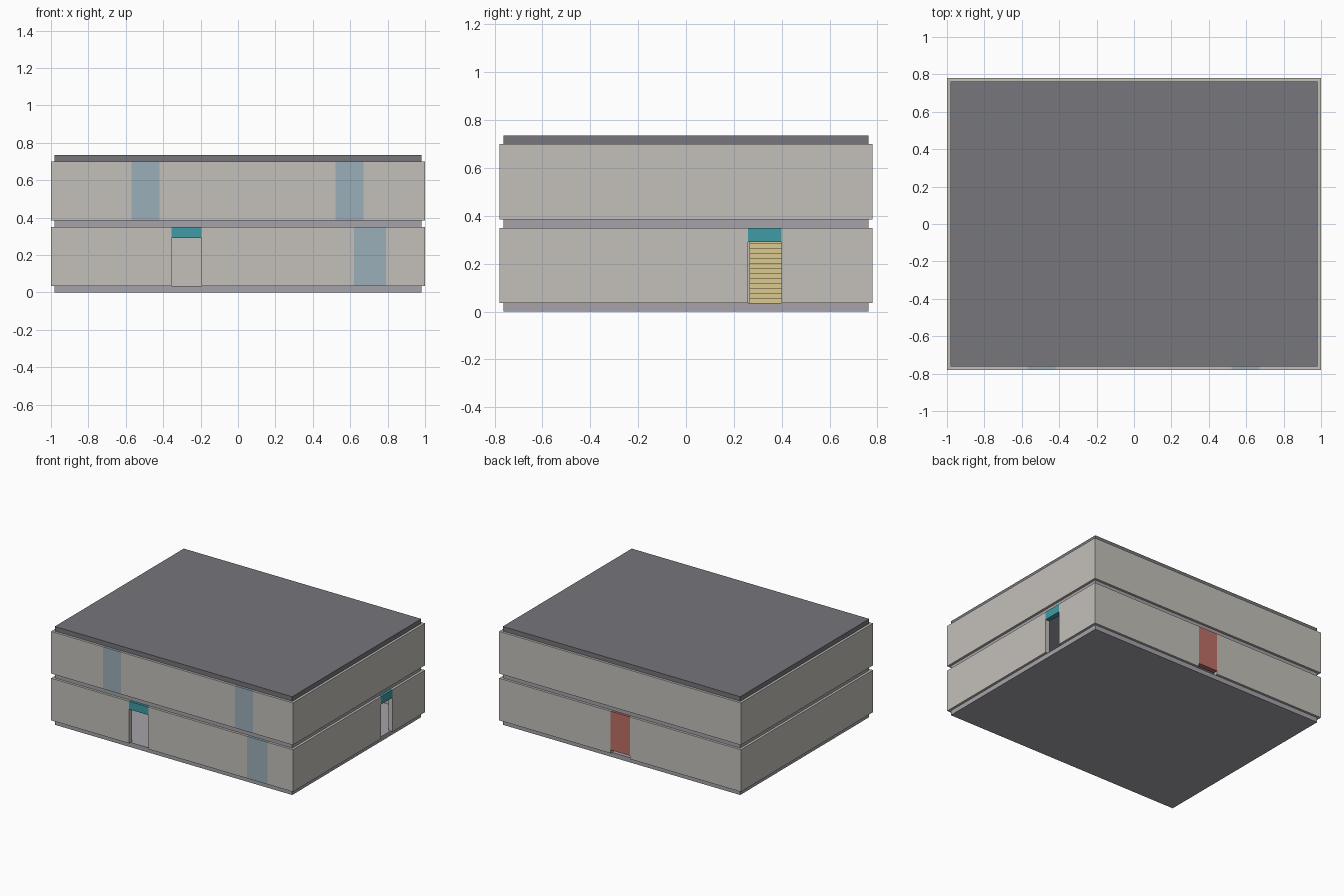
import bpy, bmesh
from mathutils import Vector

if "Cube" in bpy.data.objects:
    bpy.data.objects.remove(bpy.data.objects["Cube"])

X, Y, T = 1.0, 0.78, 0.036          # outer half sizes and wall thickness
SLAB, RISE = 0.035, 0.315           # slab thickness and storey wall height


def material(name, rgb):
    m = bpy.data.materials.new(name)
    m.diffuse_color = (*rgb, 1)
    m.use_nodes = True
    m.node_tree.nodes["Principled BSDF"].inputs["Base Color"].default_value = m.diffuse_color
    return m


WALL = material("wall_grey", (0.55, 0.53, 0.49))
FLOOR = material("slab_grey", (0.38, 0.37, 0.40))
ROOF = material("roof_grey", (0.18, 0.18, 0.20))
GLASS = material("window_blue", (0.33, 0.43, 0.48))
TEAL = material("lintel_teal", (0.05, 0.33, 0.39))
RED = material("shutter_red", (0.50, 0.16, 0.13))
WOOD = material("stair_yellow", (0.72, 0.59, 0.28))


def prism(name, points, push, mat):
    """Extrude a flat outline along a vector."""
    bm = bmesh.new()
    face = bm.faces.new([bm.verts.new(p) for p in points])
    ext = bmesh.ops.extrude_face_region(bm, geom=[face])["geom"]
    bmesh.ops.translate(bm, vec=Vector(push),
                        verts=[v for v in ext if isinstance(v, bmesh.types.BMVert)])
    bmesh.ops.recalc_face_normals(bm, faces=bm.faces)
    mesh = bpy.data.meshes.new(name)
    bm.to_mesh(mesh)
    bm.free()
    mesh.materials.append(mat)
    obj = bpy.data.objects.new(name, mesh)
    bpy.context.collection.objects.link(obj)
    return obj


def run(name, path, z0, z1, mat):
    """Wall-thick run along the outer perimeter, turning mitred corners."""
    ix, iy = X - T, Y - T
    inner = [(max(-ix, min(ix, x)), max(-iy, min(iy, y))) for x, y in path]
    outline = [(x, y, z0) for x, y in path + inner[::-1]]
    prism(name, outline, (0, 0, z1 - z0), mat)


def slab(name, z, mat):
    x, y = X - T / 2, Y - T / 2
    prism(name, [(-x, -y, z), (x, -y, z), (x, y, z), (-x, y, z)], (0, 0, SLAB), mat)


# Floor slabs and roof
z1 = SLAB
z2 = z1 + RISE
z3 = z2 + SLAB
z4 = z3 + RISE
slab("ground_slab", 0, FLOOR)
slab("upper_slab", z2, FLOOR)
slab("roof_slab", z4, ROOF)

FR, BR, BL, FL = (X, -Y), (X, Y), (-X, Y), (-X, -Y)

# Ground floor walls between the openings
run("ground_wall_front", [(-0.195, -Y), (0.62, -Y)], z1, z2, WALL)
run("ground_wall_front_right", [(0.79, -Y), FR, (X, 0.26)], z1, z2, WALL)
run("ground_wall_back_right", [(X, 0.40), BR, (0.077, Y)], z1, z2, WALL)
run("ground_wall_left", [(-0.082, Y), BL, FL, (-0.355, -Y)], z1, z2, WALL)

# Ground floor infills: window, lintels over the doorways, back shutter
run("ground_window", [(0.62, -Y), (0.79, -Y)], z1, z2, GLASS)
run("front_door_lintel", [(-0.355, -Y), (-0.195, -Y)], 0.29, z2, TEAL)
run("side_door_lintel", [(X, 0.26), (X, 0.40)], 0.29, z2, TEAL)
run("back_shutter", [(0.077, Y), (-0.082, Y)], 0.06, z2, RED)

# Upper floor walls and windows
run("upper_wall_front", [(-0.42, -Y), (0.52, -Y)], z3, z4, WALL)
run("upper_wall_surround", [(0.67, -Y), FR, BR, BL, FL, (-0.57, -Y)], z3, z4, WALL)
run("upper_window_left", [(-0.57, -Y), (-0.42, -Y)], z3, z4, GLASS)
run("upper_window_right", [(0.52, -Y), (0.67, -Y)], z3, z4, GLASS)

# Inner staircase, climbing away from the side door
steps, going, start = 15, 0.04, 0.5
y0, width = 0.265, 0.16
profile = [(start, y0, z1)]
for i in range(steps):
    top = z1 + RISE * (i + 1) / steps
    profile += [(start - i * going, y0, top), (start - (i + 1) * going, y0, top)]
profile.append((start - steps * going, y0, z1))
prism("staircase", profile, (0, width, 0), WOOD)
